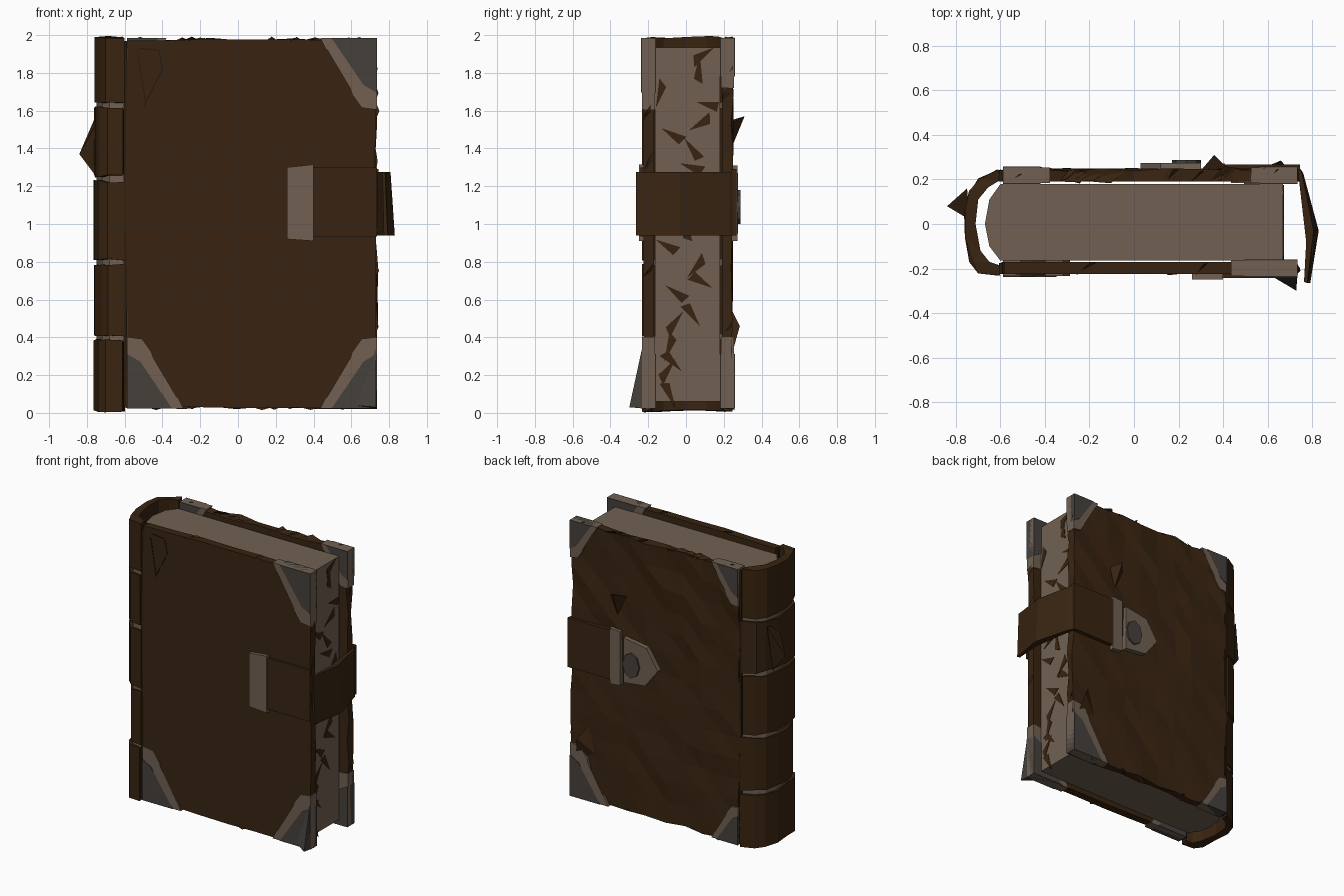
import bpy, bmesh, math, random
from mathutils import Vector

if "Cube" in bpy.data.objects:
    bpy.data.objects.remove(bpy.data.objects["Cube"])
random.seed(7)


def material(name, rgb):
    m = bpy.data.materials.new(name)
    m.diffuse_color = (*rgb, 1)
    m.use_nodes = True
    m.node_tree.nodes["Principled BSDF"].inputs["Base Color"].default_value = m.diffuse_color
    return m


LEATHER = material("brown leather", (0.040, 0.0175, 0.0055))
DARK = material("dark leather", (0.020, 0.010, 0.004))
PAPER = material("worn paper", (0.165, 0.118, 0.085))
METAL = material("grey metal", (0.060, 0.053, 0.046))


def finish(bm, name, mat):
    bmesh.ops.recalc_face_normals(bm, faces=bm.faces)
    me = bpy.data.meshes.new(name)
    bm.to_mesh(me)
    bm.free()
    me.materials.append(mat)
    ob = bpy.data.objects.new(name, me)
    bpy.context.collection.objects.link(ob)
    return ob


def place(axis, u, v, w):
    """u, v lie in the plane of the outline, w runs along the axis."""
    return {"x": (w, u, v), "y": (u, w, v), "z": (u, v, w)}[axis]


def prism(name, outline, axis, lo, hi, mat, jit=0.0):
    """Extrude a 2D outline along an axis, with optional ragged ends."""
    bm = bmesh.new()
    r = lambda: random.uniform(-jit, jit)
    a = [bm.verts.new(place(axis, u, v, lo + r())) for u, v in outline]
    b = [bm.verts.new(place(axis, u, v, hi + r())) for u, v in outline]
    n = len(outline)
    bm.faces.new(a)
    bm.faces.new(b)
    for i in range(n):
        bm.faces.new((a[i], a[(i + 1) % n], b[(i + 1) % n], b[i]))
    bmesh.ops.triangulate(bm, faces=[f for f in bm.faces if len(f.verts) > 4])
    return finish(bm, name, mat)


def ragged_rect(x0, x1, z0, z1, n, jit):
    """Rectangle outline with worn, uneven edges."""
    c = [(x0, z0), (x1, z0), (x1, z1), (x0, z1)]
    pts = []
    for i in range(4):
        p, q = Vector(c[i]), Vector(c[(i + 1) % 4])
        for k in range(n):
            s = p.lerp(q, k / n)
            pts.append((s.x + random.uniform(-jit, jit), s.y + random.uniform(-jit, jit)))
    return pts


# page block with rounded spine side
prism("pages", [(-0.60, -0.165), (0.67, -0.165), (0.67, 0.18), (-0.60, 0.18),
                (-0.65, 0.11), (-0.67, 0.0), (-0.65, -0.10)], "z", 0.06, 1.935, PAPER)

# front cover is smooth
prism("front_cover", ragged_rect(-0.59, 0.73, 0.03, 1.975, 6, 0.006),
      "y", -0.225, -0.17, LEATHER)

# back cover has a cracked, uneven surface
bm = bmesh.new()
nx, nz = 9, 13
for side in (0.19, 0.243):
    for j in range(nz + 1):
        for i in range(nx + 1):
            bm.verts.new((-0.59 + 1.32 * i / nx + random.uniform(-0.012, 0.012),
                          side + (random.uniform(-0.008, 0.008) if side > 0.2 else 0),
                          0.03 + 1.945 * j / nz + random.uniform(-0.012, 0.012)))
bm.verts.ensure_lookup_table()
V = lambda s, i, j: bm.verts[s * (nx + 1) * (nz + 1) + j * (nx + 1) + i]
for s in (0, 1):
    for j in range(nz):
        for i in range(nx):
            a, b, c, d = V(s, i, j), V(s, i + 1, j), V(s, i + 1, j + 1), V(s, i, j + 1)
            bm.faces.new((a, b, c))
            bm.faces.new((a, c, d))
for j in range(nz):
    for i in (0, nx):
        bm.faces.new((V(0, i, j), V(0, i, j + 1), V(1, i, j + 1), V(1, i, j)))
for i in range(nx):
    for j in (0, nz):
        bm.faces.new((V(0, i, j), V(0, i + 1, j), V(1, i + 1, j), V(1, i, j)))
finish(bm, "back_cover", LEATHER)

# curved hollow spine in five panels, with worn bands between them
outer = [(-0.605, -0.232), (-0.69, -0.222), (-0.73, -0.17), (-0.75, -0.06),
         (-0.76, 0.06), (-0.74, 0.15), (-0.69, 0.205), (-0.605, 0.245)]
inner = [(-0.605, 0.195), (-0.655, 0.165), (-0.70, 0.11), (-0.712, 0.0),
         (-0.69, -0.12), (-0.65, -0.17), (-0.605, -0.185)]
cuts = [0.01, 0.40, 0.80, 1.24, 1.63, 1.99]
for k in range(5):
    z0 = cuts[k] + (0.013 if k else 0)
    z1 = cuts[k + 1] - (0.013 if k < 4 else 0)
    prof = [(x + random.uniform(-0.012, 0.008), y) for x, y in outer] + inner
    prism("spine_panel", prof, "z", z0, z1, LEATHER, 0.008)
for z in cuts[1:-1]:
    prism("spine_band", [(x * 0.985, y * 0.95) for x, y in outer] + inner,
          "z", z - 0.025, z + 0.025, PAPER)

# dark hinge grooves beside the spine
for y0, y1 in ((-0.224, -0.175), (0.19, 0.24)):
    prism("hinge", [(-0.606, 0.03), (-0.588, 0.03), (-0.588, 1.97), (-0.606, 1.97)],
          "y", y0, y1, DARK)

# worn metal corners: pale torn edge with a grey plate on top (distances from the corner)
rim = [(0, 0), (0.30, 0), (0.27, 0.06), (0.19, 0.08), (0.17, 0.18), (0.13, 0.30), (0.08, 0.37), (0, 0.38)]
plate = [(0, 0), (0.24, 0), (0.19, 0.05), (0.14, 0.07), (0.11, 0.17), (0.07, 0.25), (0, 0.29)]
for y0, y1, front in ((-0.233, -0.165, True), (0.185, 0.254, False)):
    for right in (True, False):
        for top in (True, False):
            if front and top and not right:
                continue            # this corner has been torn off
            k = 1.0 if front or (right and not top) else 0.7
            ox, sx = (0.735, -1) if right else (-0.588, 1)
            oz, sz = (1.985, -1) if top else (0.022, 1)
            put = lambda pts: [(ox + sx * u * k, oz + sz * v * k) for u, v in pts]
            prism("corner_rim", put(rim), "y", y0, y1, PAPER)
            prism("corner_plate", put(plate), "y", y0 - 0.005, y1 + 0.005, METAL)

# torn outline left by the missing corner
for a, b in (((-0.52, 1.93), (-0.42, 1.92)), ((-0.42, 1.92), (-0.40, 1.82)),
             ((-0.40, 1.82), (-0.50, 1.62)), ((-0.53, 1.90), (-0.49, 1.65))):
    p, q = Vector(a), Vector(b)
    n = Vector((p.y - q.y, q.x - p.x)).normalized() * 0.003
    prism("tear_line", [p - n, q - n, q + n, p + n], "y", -0.228, -0.222, DARK)

# strap: front and back flaps and metal tips
def plate_xz(name, x0, x1, z0, z1, y0, y1, mat):
    prism(name, [(x0, z0), (x1, z0), (x1, z1), (x0, z1)], "y", y0, y1, mat)


plate_xz("strap_front", 0.40, 0.735, 0.935, 1.30, -0.242, -0.22, LEATHER)
plate_xz("strap_back", 0.40, 0.745, 0.94, 1.29, 0.24, 0.268, LEATHER)
prism("strap_tip_front", [(0.26, 0.92), (0.40, 0.91), (0.40, 1.315), (0.26, 1.30)],
      "y", -0.250, -0.22, PAPER)
prism("strap_tip_back", [(0.33, 0.92), (0.41, 0.91), (0.41, 1.31), (0.33, 1.30)],
      "y", 0.24, 0.272, PAPER)

# strap loop bulging round the page edge
loop = prism("strap_loop", [(0.735, 0.265), (0.76, 0.23), (0.83, -0.03), (0.792, -0.265),
                            (0.772, -0.26), (0.785, -0.08), (0.74, 0.21)],
             "z", 0.94, 1.275, LEATHER)
for v in loop.data.vertices:
    if v.co.z > 1.2:
        v.co.x -= 0.25 * max(0, v.co.x - 0.74)

# clasp on the back: five-sided plate with a stud
prism("clasp_plate", [(0.30, 0.95), (0.13, 0.97), (0.03, 1.10), (0.12, 1.24), (0.30, 1.27)],
      "y", 0.24, 0.275, PAPER)
prism("clasp_stud", [(0.235 + 0.065 * math.cos(t * math.pi / 4), 1.09 + 0.09 * math.sin(t * math.pi / 4))
                     for t in range(8)], "y", 0.27, 0.288, METAL)

# dark tears and patches on the page edge
for k in range(22):
    y, z = random.uniform(-0.14, 0.15), 0.12 + 1.76 * k / 21
    a = random.uniform(0, 6.28)
    tri = [(max(-0.16, min(0.175, y + r * math.cos(a + t))), z + 1.2 * r * math.sin(a + t))
           for t, r in ((0, 0.09), (2.3, 0.035), (3.6, 0.05))]
    prism("page_tear", tri, "x", 0.668, 0.673, LEATHER)


# loose pointed flakes
def flake(name, pts, mat):
    bm = bmesh.new()
    vs = [bm.verts.new(p) for p in pts]
    for i in range(4):
        bm.faces.new([vs[j] for j in range(4) if j != i])
    finish(bm, name, mat)


flake("spine_flake", [(-0.75, 0.16, 1.58), (-0.74, 0.02, 1.55), (-0.84, 0.08, 1.37), (-0.75, 0.09, 1.25)], LEATHER)
flake("corner_flake", [(0.73, -0.22, 0.40), (0.73, -0.30, 0.03), (0.62, -0.235, 0.04), (0.735, -0.19, 0.02)], METAL)
flake("back_flake", [(0.30, 0.24, 1.55), (0.42, 0.25, 1.54), (0.36, 0.31, 1.57), (0.37, 0.24, 1.40)], LEATHER)
flake("back_low_flake", [(0.60, 0.24, 0.55), (0.70, 0.24, 0.30), (0.66, 0.285, 0.46), (0.55, 0.24, 0.36)], LEATHER)

# small ragged flakes along the cover edges
for y, n in ((-0.20, 10), (0.22, 26)):
    for k in range(n):
        t = random.random()
        edge = random.choice("TBR")
        x, z, dx, dz = {"T": (-0.55 + 1.2 * t, 1.97, 1, 0), "B": (-0.55 + 1.2 * t, 0.035, 1, 0),
                        "R": (0.728, 0.1 + 1.8 * t, 0, 1)}[edge]
        s = random.uniform(0.03, 0.08)
        out = random.uniform(0.008, 0.022)
        ox, oz = {"T": (0, out), "B": (0, -out), "R": (out, 0)}[edge]
        flake("edge_flake", [(x - dx * s, y - 0.03, z - dz * s), (x + dx * s, y + 0.03, z + dz * s),
                             (x + ox, y + random.uniform(-0.04, 0.04), z + oz),
                             (x, y + 0.02, z)], LEATHER)
